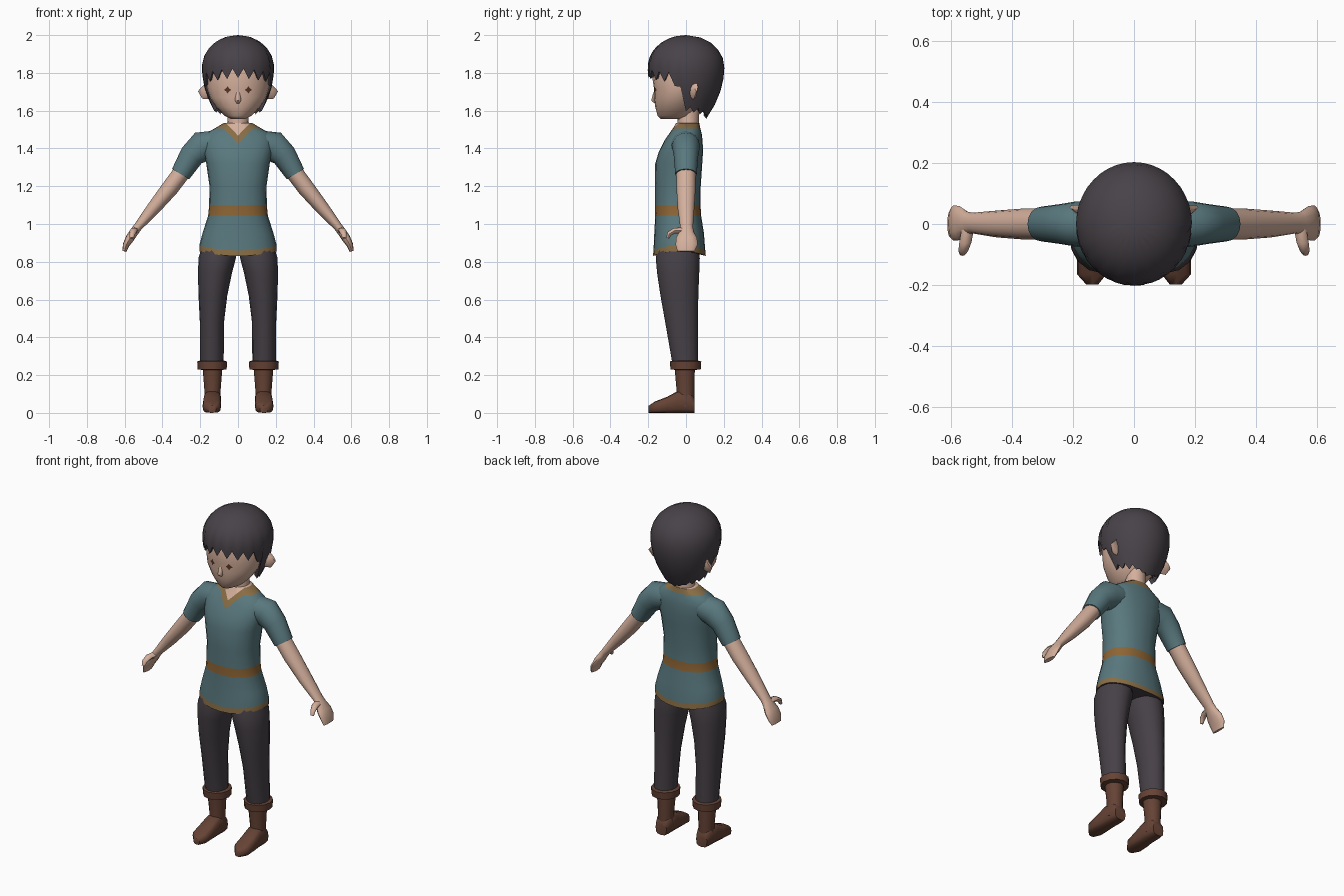
import bpy, bmesh, math
from mathutils import Vector

if "Cube" in bpy.data.objects:
    bpy.data.objects.remove(bpy.data.objects["Cube"])

X, Y, Z = Vector((1, 0, 0)), Vector((0, 1, 0)), Vector((0, 0, 1))
SIDES = {"left": 1, "right": -1}
parts = []


def material(name, color):
    m = bpy.data.materials.new(name)
    m.use_nodes = True
    m.diffuse_color = (*color, 1)
    m.node_tree.nodes["Principled BSDF"].inputs["Base Color"].default_value = (*color, 1)
    return m


skin = material("skin", (0.66, 0.43, 0.33))
teal = material("teal cloth", (0.10, 0.19, 0.21))
gold = material("gold trim", (0.25, 0.155, 0.06))
tan = material("tan belt", (0.27, 0.13, 0.035))
dark = material("dark trousers", (0.062, 0.052, 0.062))
hair_color = material("dark hair", (0.065, 0.055, 0.065))
leather = material("brown leather", (0.13, 0.055, 0.035))
eye_color = material("eye brown", (0.10, 0.035, 0.02))


def finish(name, bm, *mats):
    bmesh.ops.recalc_face_normals(bm, faces=bm.faces)
    mesh = bpy.data.meshes.new(name)
    bm.to_mesh(mesh)
    bm.free()
    for m in mats:
        mesh.materials.append(m)
    obj = bpy.data.objects.new(name, mesh)
    bpy.context.collection.objects.link(obj)
    parts.append(obj)
    return obj


def power(value, e):
    return math.copysign(abs(value) ** e, value)


def loft(stations, sides=16, v=Y, axis=None, e=1.0):
    """Skin rings of (centre, half-size across, half-size along v)."""
    bm = bmesh.new()
    rings = []
    for i, (c, a, b) in enumerate(stations):
        before = Vector(stations[max(i - 1, 0)][0])
        after = Vector(stations[min(i + 1, len(stations) - 1)][0])
        u = v.cross(axis or (after - before)).normalized()
        ring = []
        for k in range(sides):
            t = math.tau * k / sides
            ring.append(bm.verts.new(Vector(c) + u * a * power(math.cos(t), e)
                                     + v * b * power(math.sin(t), e)))
        rings.append(ring)
    for lo, hi in zip(rings, rings[1:]):
        for k in range(sides):
            j = (k + 1) % sides
            bm.faces.new((lo[k], lo[j], hi[j], hi[k]))
    bm.faces.new(rings[0])
    bm.faces.new(rings[-1])
    return bm


def upright(rows, x=0):
    """Rows of (z, half width, front y, back y), with optional x centre."""
    return [((r[4] if len(r) > 4 else x, (r[2] + r[3]) / 2, r[0]),
             r[1], (r[3] - r[2]) / 2) for r in rows]


# Tunic: bands follow ring heights, the collar is cut as a V
bm = loft(upright([
    (0.83, 0.205, -0.175, 0.105), (0.86, 0.205, -0.172, 0.102),
    (0.95, 0.188, -0.168, 0.095), (1.045, 0.158, -0.163, 0.08),
    (1.097, 0.153, -0.163, 0.077), (1.2, 0.151, -0.163, 0.078),
    (1.32, 0.168, -0.163, 0.086), (1.38, 0.182, -0.145, 0.09),
    (1.44, 0.188, -0.115, 0.088), (1.48, 0.17, -0.088, 0.083),
    (1.505, 0.125, -0.07, 0.076), (1.535, 0.075, -0.052, 0.07)]),
    24, axis=Z, e=0.9)
for vert in bm.verts:
    if vert.co.z < 0.9:
        vert.co.z += 0.025 * (vert.co.x / 0.2) ** 2
for base in (1.425, 1.468):
    for s in SIDES.values():
        faces = [f for f in bm.faces if f.calc_center_median().y < -0.01
                 and f.calc_center_median().x * s > 0 and f.calc_center_median().z > 1.3]
        geom = set(faces)
        for f in faces:
            geom.update(f.edges)
            geom.update(f.verts)
        bmesh.ops.bisect_plane(bm, geom=list(geom), plane_co=(0, 0, base),
                               plane_no=(-s * 1.05, 0, 1))
bm.normal_update()
for f in bm.faces:
    c = f.calc_center_median()
    rise = c.z - 1.05 * abs(c.x)
    if abs(f.normal.z) > 0.9 and c.z < 1:
        f.material_index = 4
    elif c.z < 0.86 + 0.025 * (c.x / 0.2) ** 2:
        f.material_index = 1
    elif 1.045 < c.z < 1.097:
        f.material_index = 2
    elif c.z > 1.53 or (c.y < -0.01 and rise > 1.468):
        f.material_index = 3
    elif (c.y < -0.01 and rise > 1.425) or c.z > 1.506:
        f.material_index = 1
finish("tunic", bm, teal, gold, tan, skin, dark)

# Neck and head
finish("neck", loft(upright([(1.48, 0.07, -0.05, 0.07), (1.54, 0.056, -0.045, 0.068),
                             (1.64, 0.054, -0.05, 0.07)]), axis=Z), skin)
head = finish("head", loft(upright([
    (1.557, 0.04, -0.135, 0.0), (1.572, 0.07, -0.15, 0.03),
    (1.62, 0.117, -0.163, 0.06), (1.67, 0.15, -0.17, 0.09),
    (1.72, 0.164, -0.17, 0.12), (1.8, 0.168, -0.182, 0.14),
    (1.88, 0.145, -0.15, 0.13), (1.93, 0.08, -0.08, 0.08)]), 20, axis=Z), skin)
finish("nose", loft([((0, -0.158, 1.715), 0.004, 0.007), ((0, -0.166, 1.685), 0.010, 0.012),
                     ((0, -0.17, 1.655), 0.014, 0.017), ((0, -0.16, 1.638), 0.004, 0.008)],
                    8, v=X), skin)

# Eyes: small star plates laid on the face
bpy.context.view_layer.update()
for side, s in SIDES.items():
    bm = bmesh.new()
    rim = []
    for k in range(9):
        r = 0 if k == 8 else (0.011 if k % 2 else 0.02)
        t = math.tau * k / 8
        x, z = s * 0.055 + r * math.cos(t), 1.71 + r * math.sin(t)
        hit = head.ray_cast((x, -1, z), Y)[1]
        rim.append(bm.verts.new((x, hit.y - 0.004, z)))
    for k in range(8):
        bm.faces.new((rim[8], rim[(k + 1) % 8], rim[k]))
    finish(side + "_eye", bm, eye_color)
    finish(side + "_ear", loft([((s * 0.13, 0.03, 1.71), 0.05, 0.022),
                                ((s * 0.178, 0.043, 1.712), 0.05, 0.018),
                                ((s * 0.192, 0.055, 1.725), 0.03, 0.008)], 8), skin)


# Hair: a dome whose lower edge follows fringe, sideburns and nape
def hair_edge(deg, k):
    knots = [(0, 1.80), (66, 1.775), (80, 1.73), (88, 1.61), (115, 1.6), (181, 1.56)]
    for (a, za), (b, zb) in zip(knots, knots[1:]):
        if a <= deg < b:
            z = za + (zb - za) * (deg - a) / (b - a)
    jag = 0.026 if deg < 80 else 0.013 if deg < 140 else 0.004
    return z + jag * (1 if k % 2 else -1)


def hair_point(t, z):
    if z > 1.83:
        r = math.sqrt(max(0, 1 - ((z - 1.83) / 0.17) ** 2))
    else:
        r = 1 - 0.46 * ((1.83 - z) / 0.27) ** 2
    return Vector((0.191 * r * math.sin(t), -0.203 * r * math.cos(t), z))


bm = bmesh.new()
crown = bm.verts.new((0, 0, 2))
columns = []
for k in range(40):
    t = math.tau * k / 40
    deg = math.degrees(min(t, math.tau - t))
    low = hair_edge(deg, k)
    column = [bm.verts.new(hair_point(t, 2 - (2 - low) * (i / 9) ** 1.6)) for i in range(1, 10)]
    inner = column[-1].co * 0.86
    inner.z = low + 0.02
    column.append(bm.verts.new(inner))
    columns.append(column)
for k, a in enumerate(columns):
    b = columns[(k + 1) % len(columns)]
    bm.faces.new((crown, a[0], b[0]))
    for i in range(len(a) - 1):
        bm.faces.new((a[i], a[i + 1], b[i + 1], b[i]))
finish("hair", bm, hair_color)

for side, s in SIDES.items():
    # Arms: sleeve, bare arm, palm and thumb
    finish(side + "_sleeve", loft([
        ((s * 0.12, -0.005, 1.425), 0.07, 0.075), ((s * 0.19, 0, 1.41), 0.082, 0.074),
        ((s * 0.245, 0, 1.362), 0.066, 0.065), ((s * 0.304, 0, 1.264), 0.053, 0.057)]), teal)
    finish(side + "_arm", loft([
        ((s * 0.285, 0, 1.29), 0.046, 0.052), ((s * 0.36, 0, 1.19), 0.045, 0.051),
        ((s * 0.45, 0, 1.08), 0.036, 0.044), ((s * 0.53, 0.003, 0.985), 0.023, 0.034),
        ((s * 0.548, 0.003, 0.96), 0.023, 0.038), ((s * 0.572, 0.003, 0.925), 0.023, 0.056),
        ((s * 0.592, 0.003, 0.89), 0.018, 0.058), ((s * 0.602, 0.0, 0.855), 0.011, 0.045)],
        12), skin)
    finish(side + "_thumb", loft([
        ((s * 0.545, -0.015, 0.965), 0.016, 0.02), ((s * 0.553, -0.06, 0.965), 0.015, 0.02),
        ((s * 0.56, -0.088, 0.948), 0.013, 0.016), ((s * 0.563, -0.097, 0.925), 0.008, 0.01)],
        8, v=X), skin)
    # Legs: trousers, boot cuff, shaft and foot
    finish(side + "_trouser_leg", loft(upright([
        (0.9, 0.085, -0.14, 0.06, s * 0.1), (0.82, 0.099, -0.16, 0.073, s * 0.11),
        (0.74, 0.09, -0.153, 0.07, s * 0.122), (0.62, 0.076, -0.135, 0.065, s * 0.133),
        (0.48, 0.064, -0.11, 0.064, s * 0.138), (0.25, 0.062, -0.07, 0.064, s * 0.138)]),
        axis=Z), dark)
    finish(side + "_boot_cuff", loft(upright([
        (0.228, 0.055, -0.06, 0.055), (0.23, 0.077, -0.082, 0.078),
        (0.272, 0.079, -0.086, 0.081), (0.278, 0.06, -0.066, 0.06)], s * 0.137),
        12, axis=Z), leather)
    finish(side + "_boot_shaft", loft(upright([
        (0.03, 0.045, -0.05, 0.043), (0.12, 0.043, -0.05, 0.045),
        (0.26, 0.054, -0.062, 0.047)], s * 0.135), 12, axis=Z), leather)
    finish(side + "_boot_foot", loft([
        ((s * x, y, top / 2), top / 2, w) for y, top, w, x in (
            (0.045, 0.08, 0.036, 0.135), (0.02, 0.11, 0.045, 0.135),
            (-0.045, 0.115, 0.046, 0.136), (-0.1, 0.085, 0.049, 0.138),
            (-0.165, 0.06, 0.048, 0.139), (-0.198, 0.038, 0.02, 0.137))],
        12, v=X, axis=-Y, e=0.6), leather)

# Smooth shading with crisp edges
for obj in bpy.context.selected_objects:
    obj.select_set(False)
for obj in parts:
    obj.select_set(True)
bpy.context.view_layer.objects.active = parts[0]
bpy.ops.object.shade_smooth_by_angle(angle=math.radians(50))
